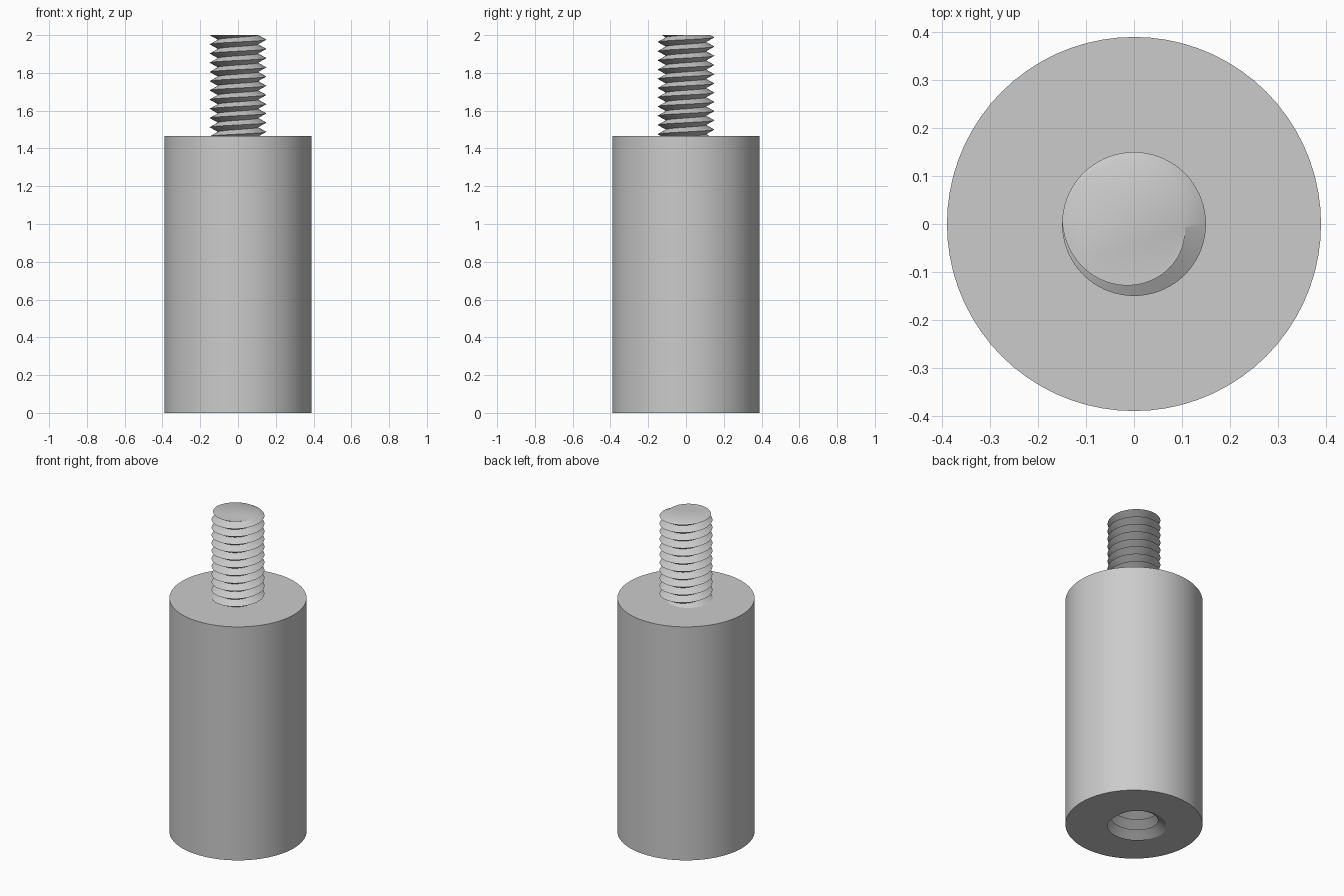
import bpy, bmesh, math
from mathutils import Vector

SEG = 72
BODY_R, BODY_H, TOP = 0.39, 1.465, 2.0

old = bpy.data.objects.get("Cube")
if old:
    bpy.data.objects.remove(old, do_unlink=True)

steel = bpy.data.materials.new("grey_steel")
steel.use_nodes = True
colour = (0.6, 0.6, 0.6, 1)
steel.diffuse_color = colour
steel.node_tree.nodes["Principled BSDF"].inputs["Base Color"].default_value = colour


def ring_edges(bm, z):
    """Open edges lying in the plane at height z."""
    return [e for e in bm.edges if e.is_boundary
            and all(abs(v.co.z - z) < 1e-5 for v in e.verts)]


def fill(bm, z, normal):
    bmesh.ops.triangle_fill(bm, edges=ring_edges(bm, z), use_beauty=True,
                            normal=normal)


def add_thread(bm, crest, root, pitch, low, high, crest_z):
    """V-shaped right-handed helix, trimmed flat at low and high.
    The crest passes the -x side at crest_z."""
    below = math.ceil((crest_z - low) / pitch) + 3
    turns = below + math.ceil((high - crest_z) / pitch) + 3
    crests, roots = [], []
    for i in range(turns * SEG + 1):
        a = math.pi + math.tau * i / SEG
        z = crest_z + pitch * (i / SEG - below) + 0.0003
        c, s = math.cos(a), math.sin(a)
        crests.append(bm.verts.new((crest * c, crest * s, z)))
        roots.append(bm.verts.new((root * c, root * s, z + pitch / 2)))
    for i in range(turns * SEG):
        bm.faces.new((crests[i], crests[i + 1], roots[i + 1], roots[i]))
        if i + SEG < turns * SEG:
            j = i + SEG
            bm.faces.new((roots[i], roots[i + 1], crests[j + 1], crests[j]))
    for z, direction in ((low, -1), (high, 1)):
        bmesh.ops.bisect_plane(
            bm, geom=bm.verts[:] + bm.edges[:] + bm.faces[:], dist=1e-6,
            plane_co=(0, 0, z), plane_no=(0, 0, direction), clear_outer=True)


def finish(bm, name):
    bmesh.ops.recalc_face_normals(bm, faces=bm.faces[:])
    mesh = bpy.data.meshes.new(name)
    bm.to_mesh(mesh)
    bm.free()
    mesh.materials.append(steel)
    obj = bpy.data.objects.new(name, mesh)
    bpy.context.collection.objects.link(obj)
    bpy.ops.object.select_all(action='DESELECT')
    obj.select_set(True)
    bpy.context.view_layer.objects.active = obj
    bpy.ops.object.shade_smooth_by_angle(angle=math.radians(30))


up, down = Vector((0, 0, 1)), Vector((0, 0, -1))

# Threaded stud
bm = bmesh.new()
add_thread(bm, 0.15, 0.106, 0.0488, BODY_H - 0.01, TOP, TOP)
fill(bm, TOP, up)
fill(bm, BODY_H - 0.01, down)
finish(bm, "threaded_stud")

# Cylindrical body with a blind threaded hole in its underside
HOLE_DEPTH = 0.8
bm = bmesh.new()
add_thread(bm, 0.195, 0.136, 0.068, 0, HOLE_DEPTH, 0)
fill(bm, HOLE_DEPTH, down)
rings = []
for z in (0, BODY_H):
    rings.append([bm.verts.new((BODY_R * math.cos(math.tau * i / SEG),
                                BODY_R * math.sin(math.tau * i / SEG), z))
                  for i in range(SEG)])
for i in range(SEG):
    j = (i + 1) % SEG
    bm.faces.new((rings[0][i], rings[0][j], rings[1][j], rings[1][i]))
bm.faces.new(rings[1])
fill(bm, 0, down)
finish(bm, "cylinder_body")
